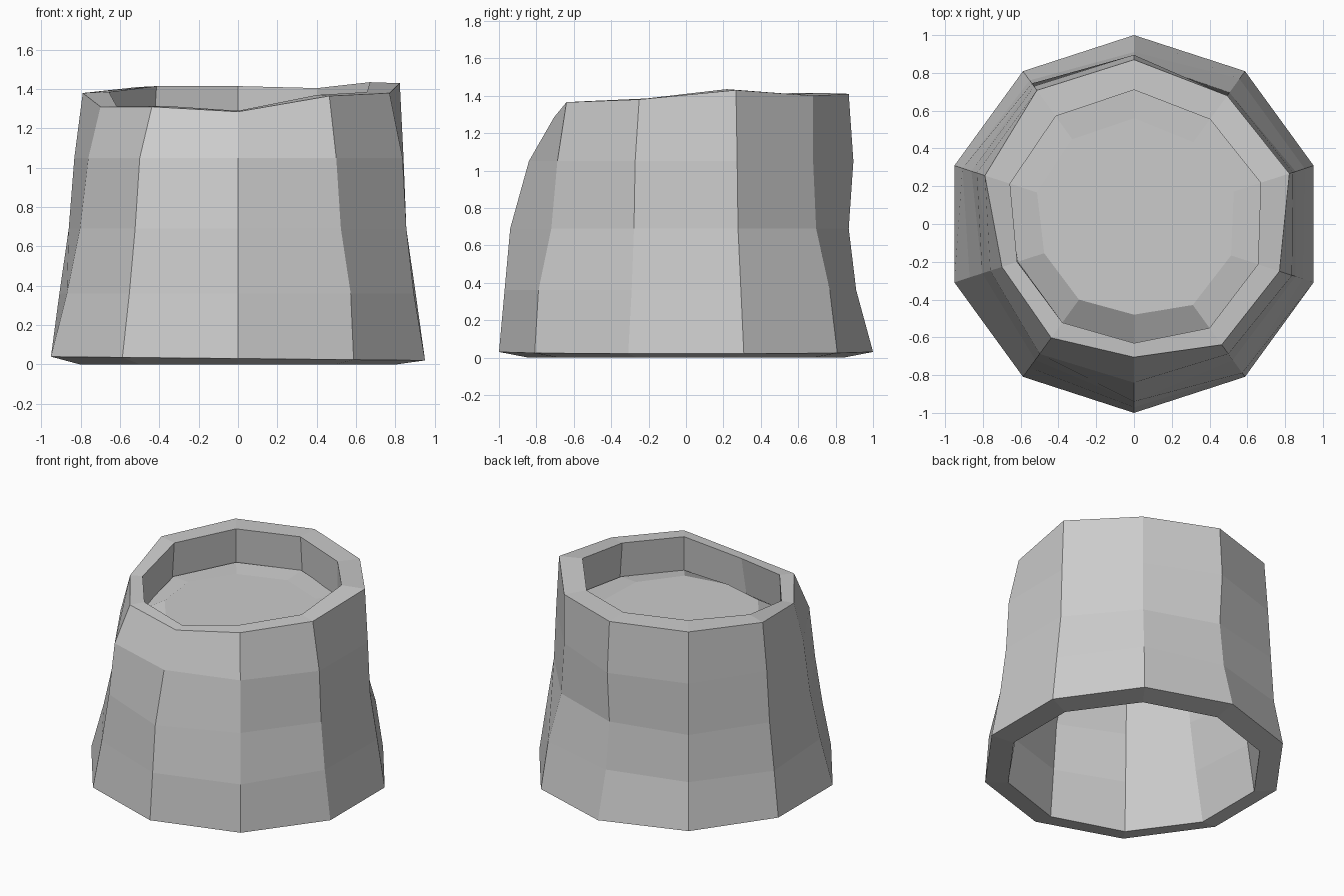
import bpy
import bmesh
from math import cos, sin, pi

default_cube = bpy.data.objects.get("Cube")
if default_cube:
    bpy.data.objects.remove(default_cube, do_unlink=True)

SIDES = 10
WALL = 0.155

# Radii of the ten corners, clockwise from the back
foot = [1.0] * SIDES
low = [0.91, 0.95, 0.95, 0.94, 0.975, 0.97, 0.94, 0.915, 0.955, 0.94]
middle = [0.87, 0.86, 0.9, 0.9, 0.89, 0.94, 0.89, 0.845, 0.905, 0.92]
high = [0.895, 0.84, 0.885, 0.88, 0.85, 0.84, 0.85, 0.8, 0.875, 0.9]
rim_outer = [0.87, 0.84, 0.865, 0.81, 0.79, 0.705, 0.745, 0.735, 0.83, 0.875]
rim_inner = [0.71, 0.685, 0.705, 0.69, 0.68, 0.63, 0.645, 0.65, 0.69, 0.705]
rim_height = [1.41, 1.4, 1.43, 1.38, 1.365, 1.285, 1.31, 1.31, 1.38, 1.41]


def make_material(name, color):
    material = bpy.data.materials.new(name)
    material.use_nodes = True
    material.diffuse_color = color
    shader = next(n for n in material.node_tree.nodes if n.type == "BSDF_PRINCIPLED")
    shader.inputs["Base Color"].default_value = color
    return material


def add_ring(bm, radii, heights):
    ring = []
    for i, (radius, height) in enumerate(zip(radii, heights)):
        angle = pi / 2 - i * 2 * pi / SIDES
        ring.append(bm.verts.new((radius * cos(angle), radius * sin(angle), height)))
    return ring


def bridge(bm, first, second):
    for i in range(SIDES):
        j = (i + 1) % SIDES
        bm.faces.new((first[i], first[j], second[j], second[i]))


def finish(bm, name, material):
    bmesh.ops.recalc_face_normals(bm, faces=bm.faces)
    mesh = bpy.data.meshes.new(name)
    bm.to_mesh(mesh)
    bm.free()
    mesh.materials.append(material)
    part = bpy.data.objects.new(name, mesh)
    bpy.context.collection.objects.link(part)
    return part


def level(height):
    return [height] * SIDES


def thinner(radii):
    return [r - WALL for r in radii]


grey = make_material("plain grey", (0.6, 0.6, 0.6, 1))

# Uneven hollow wall: up the outside, over the rim and down the inside
bm = bmesh.new()
foot_height = [0.03 - 0.01 * cos(pi / 2 - i * 2 * pi / SIDES) for i in range(SIDES)]
rings = [
    add_ring(bm, foot, foot_height),
    add_ring(bm, low, level(0.36)),
    add_ring(bm, middle, level(0.69)),
    add_ring(bm, high, level(1.05)),
    add_ring(bm, rim_outer, rim_height),
    add_ring(bm, rim_inner, [z + 0.005 for z in rim_height]),
    add_ring(bm, thinner(high), level(1.02)),
    add_ring(bm, thinner(middle), level(0.67)),
    add_ring(bm, thinner(low), level(0.34)),
    add_ring(bm, thinner(foot), level(0)),
]
for i, ring in enumerate(rings):
    bridge(bm, ring, rings[(i + 1) % len(rings)])
finish(bm, "hollow_wall", grey)

# Sunken floor with a sloping border, closed underneath
bm = bmesh.new()
edge_radii = [r + 0.01 for r in rim_inner]
underside = add_ring(bm, edge_radii, level(1.03))
edge = add_ring(bm, edge_radii, [z - 0.24 for z in rim_height])
plateau = add_ring(bm, [r - 0.15 for r in rim_inner], level(1.16))
bridge(bm, underside, edge)
bridge(bm, edge, plateau)
bm.faces.new(plateau)
bm.faces.new(underside)
finish(bm, "sunken_floor", grey)
